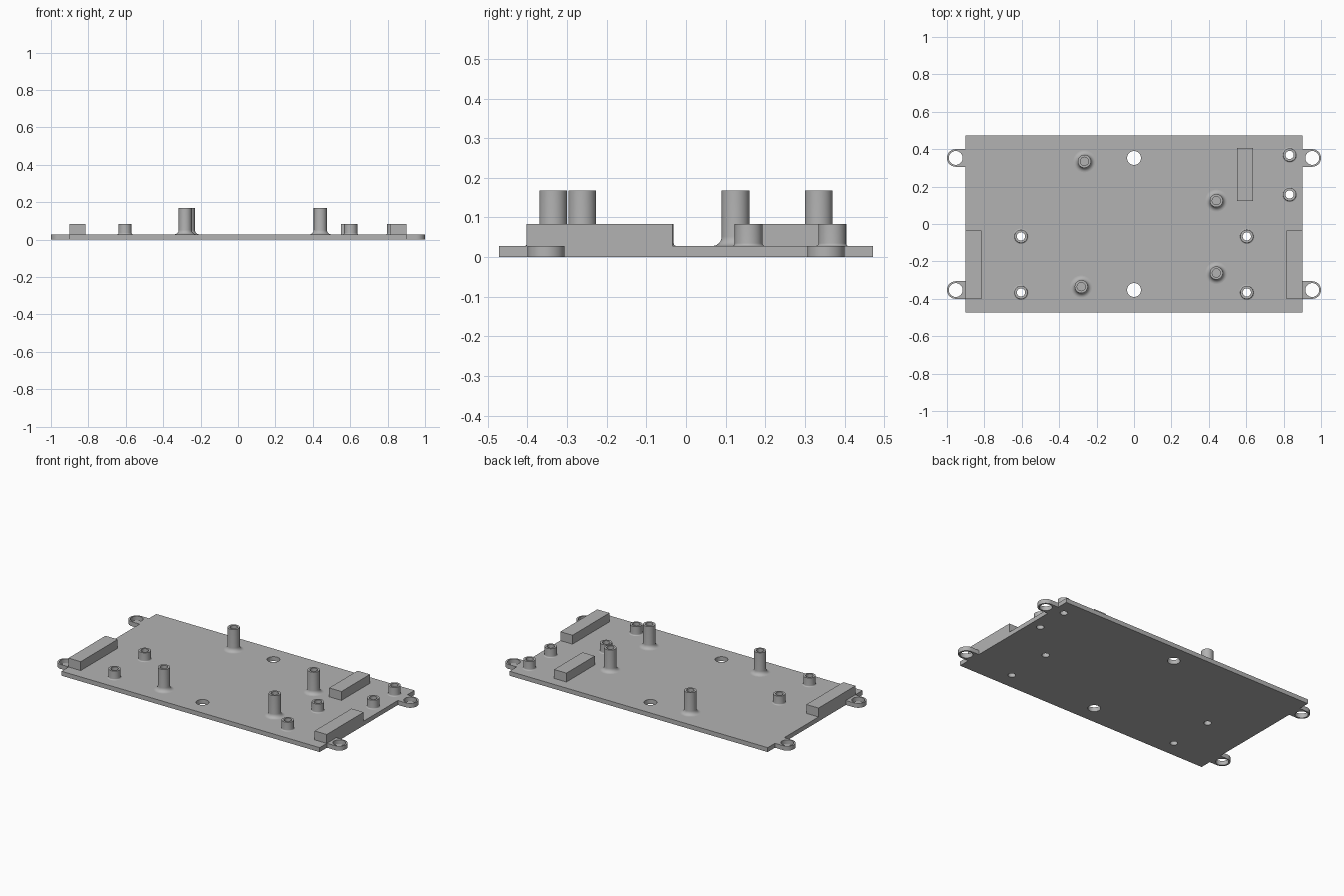
import bpy, bmesh
from math import pi, sin, cos, radians
from mathutils import Matrix, Vector

cube = bpy.data.objects.get("Cube")
if cube:
    bpy.data.objects.remove(cube, do_unlink=True)

THICK = 0.028
HALF_X, HALF_Y = 0.9, 0.472
TAB_X, TAB_Y, TAB_R = 0.953, 0.353, 0.047
BIG_HOLE, BORE, POST_R = 0.037, 0.022, 0.035
BLOCK_TOP = 0.084

TALL = [(-0.265, 0.335), (0.44, 0.125), (0.44, -0.262), (-0.282, -0.335)]
SHORT = [(-0.604, -0.066), (-0.604, -0.366), (0.603, -0.066),
         (0.603, -0.366), (0.832, 0.369), (0.832, 0.158)]

grey = bpy.data.materials.new("plain grey")
grey.use_nodes = True
COLOUR = (0.45, 0.45, 0.45, 1)
grey.diffuse_color = COLOUR
grey.node_tree.nodes["Principled BSDF"].inputs["Base Color"].default_value = COLOUR


def arc(cx, cy, r, start, end, steps):
    angles = [radians(start + (end - start) * i / steps) for i in range(steps + 1)]
    return [(cx + r * cos(a), cy + r * sin(a)) for a in angles]


def select_only(obj):
    bpy.ops.object.select_all(action='DESELECT')
    obj.select_set(True)
    bpy.context.view_layer.objects.active = obj


def finish(name, bm):
    bmesh.ops.remove_doubles(bm, verts=bm.verts, dist=1e-5)
    bmesh.ops.recalc_face_normals(bm, faces=bm.faces)
    mesh = bpy.data.meshes.new(name)
    bm.to_mesh(mesh)
    bm.free()
    mesh.materials.append(grey)
    obj = bpy.data.objects.new(name, mesh)
    bpy.context.collection.objects.link(obj)
    select_only(obj)
    bpy.ops.object.shade_smooth_by_angle(angle=radians(35))
    return obj


# Base plate: outline with four ear tabs, plus all through holes
def base_plate():
    half = [(HALF_X, -HALF_Y)]
    for cy in (-TAB_Y, TAB_Y):
        half.append((HALF_X, cy - TAB_R))
        half += arc(TAB_X, cy, TAB_R, -90, 90, 24)
        half.append((HALF_X, cy + TAB_R))
    half.append((HALF_X, HALF_Y))
    loops = [half + [(-x, -y) for x, y in half]]
    big = [(x, y) for x in (-TAB_X, 0, TAB_X) for y in (-TAB_Y, TAB_Y)]
    for centres, r in ((big, BIG_HOLE), (SHORT, BORE)):
        loops += [arc(x, y, r, 0, 360, 40)[:-1] for x, y in centres]

    curve = bpy.data.curves.new("plate_outline", 'CURVE')
    curve.dimensions = '2D'
    curve.fill_mode = 'BOTH'
    curve.extrude = THICK / 2
    for loop in loops:
        spline = curve.splines.new('POLY')
        spline.points.add(len(loop) - 1)
        for point, (x, y) in zip(spline.points, loop):
            point.co = (x, y, 0, 1)
        spline.use_cyclic_u = True
    helper = bpy.data.objects.new("plate_outline", curve)
    bpy.context.collection.objects.link(helper)
    graph = bpy.context.evaluated_depsgraph_get()
    mesh = bpy.data.meshes.new_from_object(helper.evaluated_get(graph))
    bm = bmesh.new()
    bm.from_mesh(mesh)
    bmesh.ops.translate(bm, verts=bm.verts, vec=(0, 0, THICK / 2))
    bpy.data.objects.remove(helper, do_unlink=True)
    bpy.data.meshes.remove(mesh)
    finish("base_plate", bm)


# Hollow post with a filleted foot, turned around its axis
def post(name, x, y, top, fillet):
    profile = arc(POST_R + fillet, THICK + fillet, fillet, 270, 180, 8)
    profile += [(POST_R, top), (BORE, top), (BORE, THICK)]
    bm = bmesh.new()
    verts = [bm.verts.new((r, 0, z)) for r, z in profile]
    edges = [bm.edges.new(pair) for pair in zip(verts, verts[1:])]
    bmesh.ops.spin(bm, geom=verts + edges, cent=(0, 0, 0), axis=(0, 0, 1),
                   angle=2 * pi, steps=40)
    bmesh.ops.translate(bm, verts=bm.verts, vec=(x, y, 0))
    finish(name, bm)


# Rectangular block standing on the plate
def block(name, x0, x1, y0, y1):
    low, high = Vector((x0, y0, THICK)), Vector((x1, y1, BLOCK_TOP))
    bm = bmesh.new()
    bmesh.ops.create_cube(bm, size=1, matrix=Matrix.Translation((low + high) / 2)
                          @ Matrix.Diagonal((*(high - low), 1)))
    finish(name, bm)


base_plate()
for i, (x, y) in enumerate(TALL, 1):
    post(f"tall_post_{i}", x, y, 0.168, 0.024)
for i, (x, y) in enumerate(SHORT, 1):
    post(f"short_post_{i}", x, y, BLOCK_TOP, 0.007)
block("right_edge_block", -HALF_X, -0.815, -0.402, -0.034)
block("left_edge_block", 0.815, HALF_X, -0.402, -0.034)
block("inner_block", 0.55, 0.636, 0.122, 0.405)
